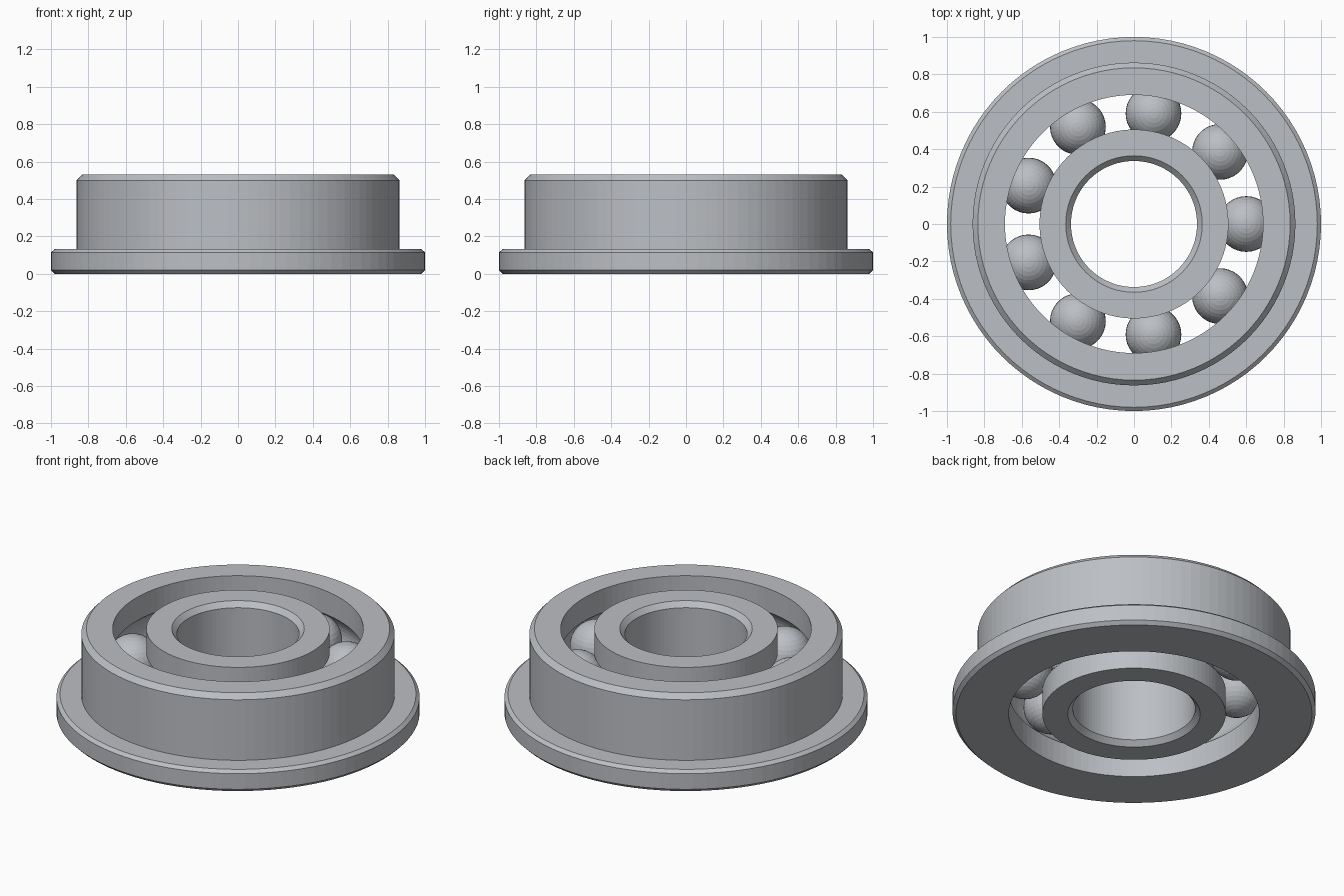
import bpy, bmesh, math
from math import sin, cos, pi

default = bpy.data.objects.get("Cube")
if default:
    bpy.data.objects.remove(default, do_unlink=True)

STEPS = 96
HEIGHT = 0.53
MID = HEIGHT / 2
BALLS = 9
PITCH = 0.6         # radius of the ball circle
BALL_R = 0.149
INNER_R, OUTER_R = 0.505, 0.69   # walls facing the ball gap

steel = bpy.data.materials.new("brushed steel grey")
color = (0.5, 0.52, 0.55, 1)
steel.diffuse_color = color
steel.use_nodes = True
steel.node_tree.nodes["Principled BSDF"].inputs["Base Color"].default_value = color


def finish(name, bm):
    mesh = bpy.data.meshes.new(name)
    bm.to_mesh(mesh)
    bm.free()
    mesh.materials.append(steel)
    obj = bpy.data.objects.new(name, mesh)
    bpy.context.scene.collection.objects.link(obj)
    return obj


def lathe(name, profile):
    """Revolve a closed (radius, height) profile around z."""
    bm = bmesh.new()
    rings = [[bm.verts.new((r * cos(2 * pi * i / STEPS), r * sin(2 * pi * i / STEPS), z))
              for r, z in profile] for i in range(STEPS)]
    n = len(profile)
    for i in range(STEPS):
        a, b = rings[i], rings[(i + 1) % STEPS]
        for j in range(n):
            k = (j + 1) % n
            bm.faces.new((a[j], b[j], b[k], a[k]))
    bmesh.ops.recalc_face_normals(bm, faces=bm.faces)
    return finish(name, bm)


def groove(wall, count=12):
    """Arc of the ball track cut into a wall, from bottom to top."""
    radius = BALL_R + 0.003
    side = 1 if wall > PITCH else -1
    half = math.acos(abs(wall - PITCH) / radius)
    angles = [-half + 2 * half * i / count for i in range(count + 1)]
    return [(PITCH + side * radius * cos(t), MID + radius * sin(t)) for t in angles]


# Outer race with a chamfered flange at the foot
lathe("outer_race", [
    (OUTER_R, 0), (0.98, 0), (1, 0.02), (1, 0.115), (0.98, 0.132),
    (0.863, 0.132), (0.863, HEIGHT - 0.03), (0.835, HEIGHT), (OUTER_R, HEIGHT),
] + groove(OUTER_R)[::-1])

# Inner race with a bore chamfered at both ends
lathe("inner_race", [
    (INNER_R, HEIGHT), (0.365, HEIGHT), (0.337, HEIGHT - 0.03),
    (0.337, 0.03), (0.365, 0), (INNER_R, 0),
] + groove(INNER_R))

# Balls spaced evenly in the track
for i in range(BALLS):
    bm = bmesh.new()
    bmesh.ops.create_uvsphere(bm, u_segments=36, v_segments=18, radius=BALL_R)
    ball = finish(f"ball_{i + 1}", bm)
    angle = 2 * pi * i / BALLS
    ball.location = (PITCH * cos(angle), PITCH * sin(angle), MID)
    ball.rotation_euler.z = angle
